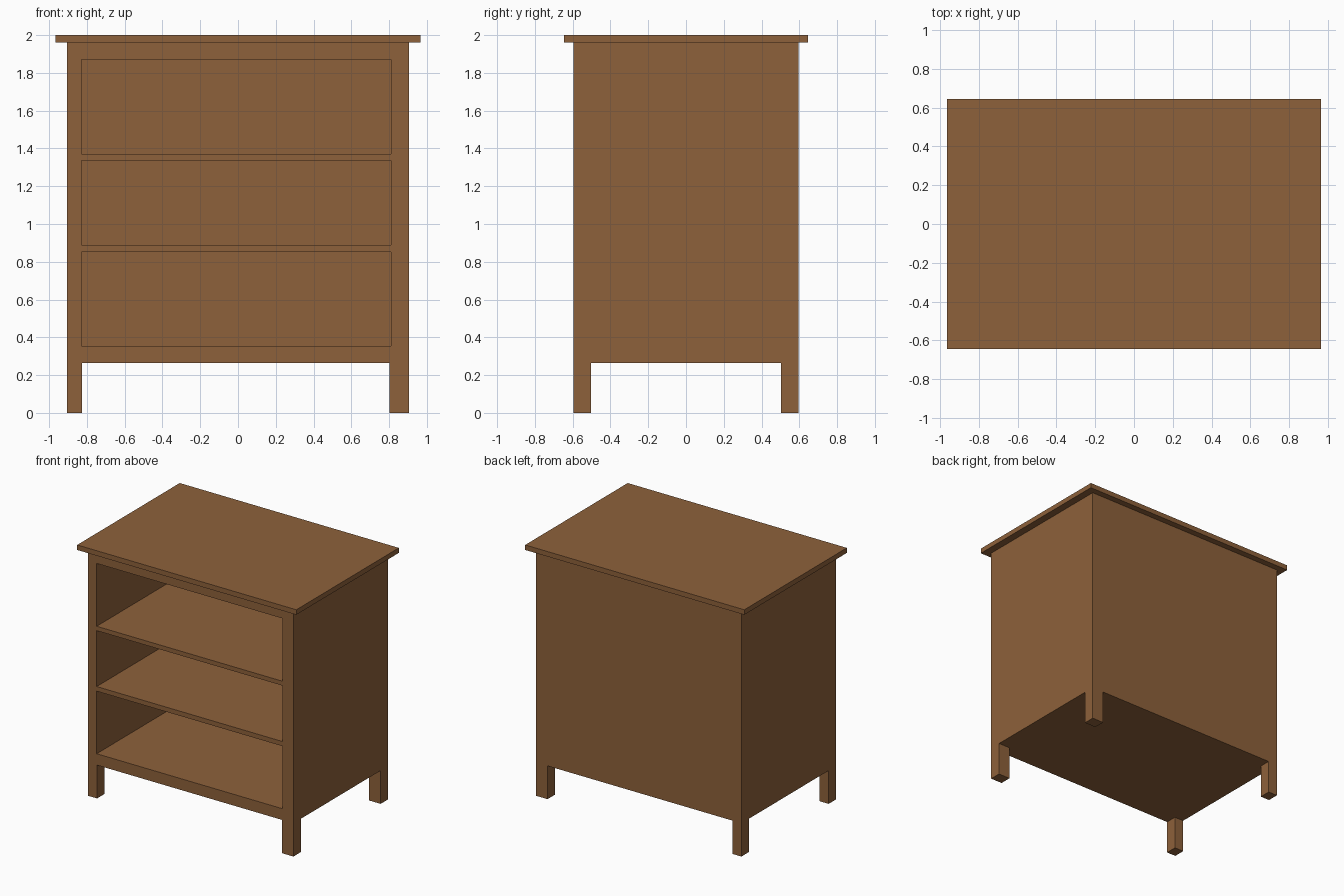
import bpy
import bmesh
from mathutils import Vector

if "Cube" in bpy.data.objects:
    bpy.data.objects.remove(bpy.data.objects["Cube"])

wood = bpy.data.materials.new("brown wood")
wood.diffuse_color = (0.27, 0.12, 0.043, 1)
wood.use_nodes = True
wood.node_tree.nodes["Principled BSDF"].inputs["Base Color"].default_value = wood.diffuse_color


def box(name, lo, hi):
    """Axis-aligned box between two corners."""
    lo, hi = Vector(lo), Vector(hi)
    bm = bmesh.new()
    bmesh.ops.create_cube(bm, size=1)
    for v in bm.verts:
        v.co = Vector((c + 0.5) * (b - a) + a for c, a, b in zip(v.co, lo, hi))
    mesh = bpy.data.meshes.new(name)
    bm.to_mesh(mesh)
    bm.free()
    mesh.materials.append(wood)
    obj = bpy.data.objects.new(name, mesh)
    bpy.context.collection.objects.link(obj)
    return obj


def cut(target, lo, hi):
    """Subtract a box from the target."""
    cutter = box("cutter", lo, hi)
    cutter.hide_render = True
    mod = target.modifiers.new("cut", 'BOOLEAN')
    mod.operation = 'DIFFERENCE'
    mod.solver = 'EXACT'
    mod.object = cutter
    bpy.context.view_layer.objects.active = target
    bpy.ops.object.modifier_apply(modifier=mod.name)
    bpy.data.objects.remove(cutter)


# overhanging top board
box("top_board", (-0.965, -0.645, 1.96), (0.965, 0.645, 2.0))

# carcass with legs, carved from one block
carcass = box("carcass_and_legs", (-0.905, -0.595, 0), (0.905, 0.595, 1.96))

# gaps between the legs, front-to-back and side-to-side
cut(carcass, (-0.825, -1, -0.5), (0.803, 1, 0.265))
cut(carcass, (-1.2, -0.503, -0.5), (1.2, 0.503, 0.265))

# three open drawer bays
for z0, z1 in ((0.355, 0.853), (0.89, 1.335), (1.37, 1.87)):
    cut(carcass, (-0.828, -1, z0), (0.81, 0.53, z1))
